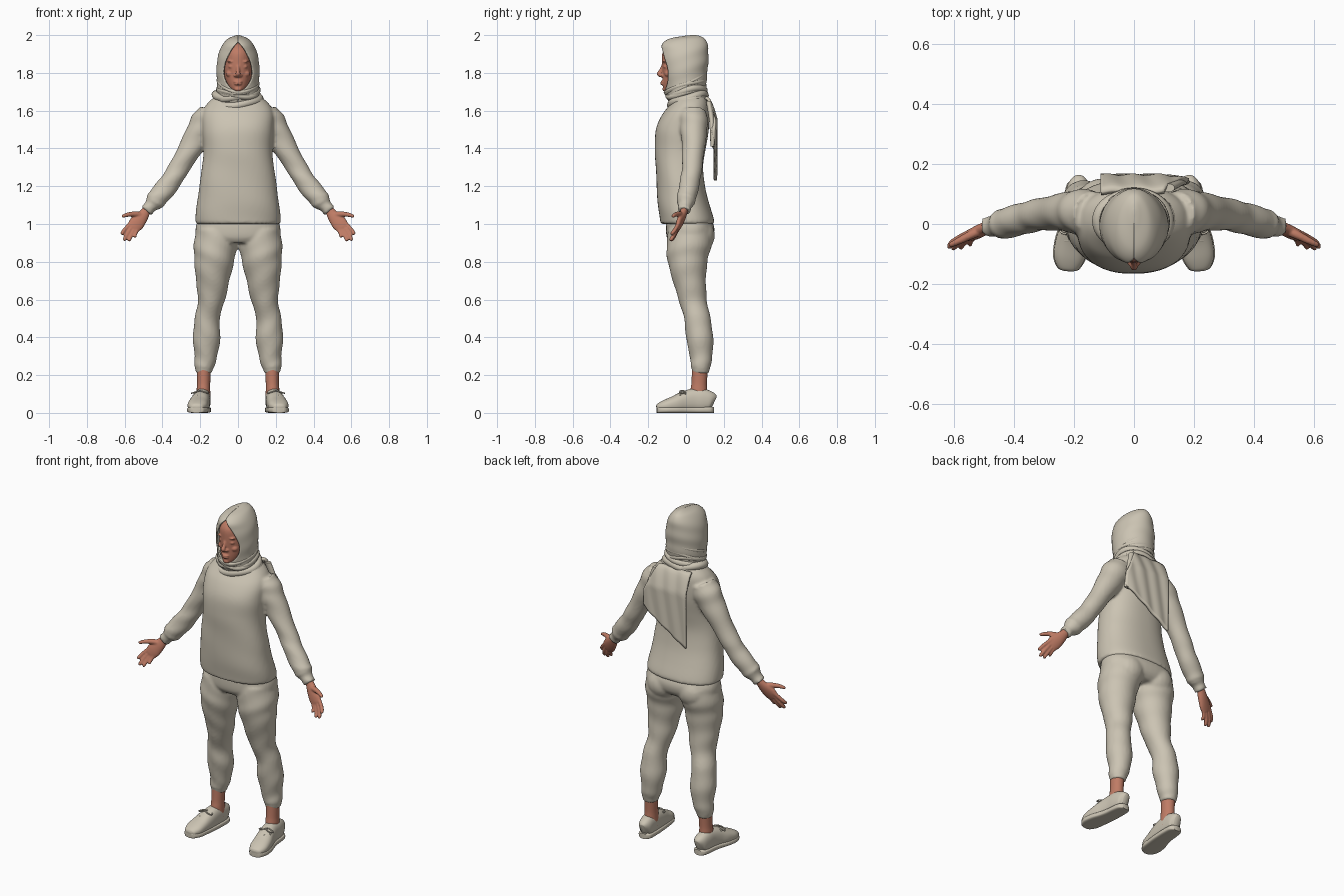
import bpy, bmesh
from math import sin, cos, pi, asin, radians, copysign
from mathutils import Vector, Matrix

if "Cube" in bpy.data.objects:
    bpy.data.objects.remove(bpy.data.objects["Cube"])

X, Y, Z = Vector((1, 0, 0)), Vector((0, 1, 0)), Vector((0, 0, 1))


def material(name, rgb):
    m = bpy.data.materials.new(name)
    m.use_nodes = True
    m.diffuse_color = (*rgb, 1)
    bsdf = next(n for n in m.node_tree.nodes if n.type == 'BSDF_PRINCIPLED')
    bsdf.inputs["Base Color"].default_value = (*rgb, 1)
    bsdf.inputs["Roughness"].default_value = 0.8
    return m


cloth = material("cream cloth", (0.60, 0.55, 0.45))
skin = material("warm skin", (0.52, 0.20, 0.13))


def sample(keys, steps=6):
    """Smooth curve through the key tuples."""
    out = []
    last = len(keys) - 1
    for i in range(last):
        p = keys[max(i - 1, 0)], keys[i], keys[i + 1], keys[min(i + 2, last)]
        for k in range(steps):
            t = k / steps
            out.append(tuple(b + t / 2 * (c - a + t * (2*a - 5*b + 4*c - d + t * (3*(b - c) + d - a)))
                             for a, b, c, d in zip(*p)))
    return out + [tuple(keys[-1])]


def bend(v, power):
    return copysign(abs(v) ** (2 / power), v)


def skin_rings(bm, rings, closed=True):
    n = len(rings[0])
    for r, q in zip(rings, rings[1:]):
        for k in range(n if closed else n - 1):
            j = (k + 1) % n
            bm.faces.new((r[k], r[j], q[j], q[k]))


def loft(bm, keys, side=1, axis=None, n=32, power=2, steps=6, ripple=0, freq=1):
    """Keys are x, y, z, half width, half depth; level rings unless an axis is given."""
    pts = sample([(k[0] * side, *k[1:]) for k in keys], steps)
    rings = []
    for i, (x, y, z, a, b) in enumerate(pts):
        u, v = X, Y
        if axis:
            t = Vector(pts[min(i + 1, len(pts) - 1)][:3]) - Vector(pts[max(i - 1, 0)][:3])
            t.normalize()
            v = (axis - t * axis.dot(t)).normalized()
            u = v.cross(t)
        ring = []
        for k in range(n):
            g = 2 * pi * k / n
            w = 1 + ripple * sin(freq * i + 2 * sin(g * side) + g * side)
            ring.append(bm.verts.new(Vector((x, y, z)) + u * a * w * bend(sin(g), power)
                                     - v * b * w * bend(cos(g), power)))
        rings.append(ring)
    skin_rings(bm, rings)
    bm.faces.new(rings[0][::-1])
    bm.faces.new(rings[-1])


def ball(bm, loc, size):
    bmesh.ops.create_uvsphere(bm, u_segments=20, v_segments=12, radius=1,
                              matrix=Matrix.Translation(loc) @ Matrix.Diagonal((*size, 1)))


def finish(name, bm, mat, voxel=0, smooth=0, solid=0):
    bmesh.ops.recalc_face_normals(bm, faces=bm.faces[:])
    me = bpy.data.meshes.new(name)
    bm.to_mesh(me)
    bm.free()
    me.materials.append(mat)
    me.shade_smooth()
    if not voxel:
        me.set_sharp_from_angle(angle=radians(50))
    ob = bpy.data.objects.new(name, me)
    bpy.context.scene.collection.objects.link(ob)
    if voxel:
        m = ob.modifiers.new("Blend", 'REMESH')
        m.mode, m.voxel_size, m.use_smooth_shade = 'VOXEL', voxel, True
        m = ob.modifiers.new("Soften", 'SMOOTH')
        m.factor, m.iterations = 0.5, smooth
    if solid:
        m = ob.modifiers.new("Thickness", 'SOLIDIFY')
        m.thickness, m.offset = solid, -1
    return ob


def cord(name, points, radius, cyclic=False):
    cu = bpy.data.curves.new(name, 'CURVE')
    cu.dimensions, cu.bevel_depth, cu.bevel_resolution = '3D', radius, 3
    cu.use_fill_caps = True
    sp = cu.splines.new('POLY')
    sp.points.add(len(points) - 1)
    for p, co in zip(sp.points, points):
        p.co = (*co, 1)
    sp.use_cyclic_u = cyclic
    cu.materials.append(cloth)
    ob = bpy.data.objects.new(name, cu)
    bpy.context.scene.collection.objects.link(ob)


# Sweater: torso, hem and both sleeves blended together
bm = bmesh.new()
loft(bm, [(0, .008, 1.0, .224, .140), (0, .006, 1.02, .226, .143), (0, -.012, 1.1, .218, .137),
          (0, -.027, 1.2, .205, .128), (0, -.035, 1.3, .19, .125), (0, -.03, 1.4, .183, .135),
          (0, -.02, 1.5, .188, .14), (0, 0, 1.58, .19, .125), (0, .02, 1.64, .16, .1),
          (0, .025, 1.69, .1, .075), (0, .02, 1.72, .05, .05)],
     n=64, power=2.3, ripple=.006, freq=.5)
for s in (1, -1):
    loft(bm, [(.14, .035, 1.585, .07, .075), (.175, .04, 1.53, .08, .075), (.225, .04, 1.445, .068, .065),
              (.305, .033, 1.31, .055, .054), (.36, .02, 1.22, .055, .053), (.425, .003, 1.14, .054, .051),
              (.445, -.002, 1.115, .05, .047), (.46, -.005, 1.098, .036, .037), (.486, -.01, 1.068, .034, .035)],
         s, Y, ripple=.03, freq=.9)
finish("sweater", bm, cloth, .009, 3)

# Trousers: pelvis, seat and both legs
bm = bmesh.new()
loft(bm, [(0, .012, 1.04, .205, .115), (0, .022, .98, .224, .128), (0, .02, .93, .215, .122),
          (0, .015, .9, .15, .1)], n=48, power=2.3)
for s in (1, -1):
    ball(bm, (.1 * s, .068, .94), (.095, .085, .09))
    loft(bm, [(.115, .022, .97, .108, .115), (.12, .015, .88, .114, .118), (.126, .008, .8, .105, .105),
              (.134, .018, .7, .089, .088), (.14, .035, .6, .072, .075), (.163, .06, .5, .066, .07),
              (.166, .072, .4, .073, .072), (.17, .08, .3, .06, .06), (.178, .078, .245, .053, .052),
              (.18, .078, .228, .045, .046), (.18, .078, .208, .045, .046)],
         s, ripple=.02, freq=.8)
finish("trousers", bm, cloth, .009, 3)

# Head with face features blended in
bm = bmesh.new()
loft(bm, [(0, -.05, 1.66, .045, .045), (0, -.062, 1.70, .036, .047), (0, -.062, 1.715, .045, .058),
          (0, -.05, 1.745, .06, .074), (0, -.035, 1.79, .073, .09), (0, -.025, 1.85, .079, .103),
          (0, -.015, 1.91, .076, .108), (0, -.005, 1.95, .05, .08), (0, 0, 1.97, .015, .02)])
loft(bm, [(0, -.118, 1.85, .007, .008), (0, -.13, 1.82, .009, .01), (0, -.142, 1.795, .013, .013),
          (0, -.132, 1.777, .01, .008)], n=16)
ball(bm, (0, -.112, 1.714), (.02, .014, .012))
for z, half in ((1.752, .024), (1.741, .021)):
    ball(bm, (0, -.122, z), (half, .014, .006))
for s in (1, -1):
    ball(bm, (.014 * s, -.128, 1.786), (.009, .011, .008))
    ball(bm, (.033 * s, -.108, 1.833), (.018, .013, .009))
    ball(bm, (.034 * s, -.11, 1.86), (.024, .014, .006))
    ball(bm, (.042 * s, -.092, 1.795), (.022, .022, .018))
finish("head", bm, skin, .0045, 2)

# Hood: level rings left open around the face
bm = bmesh.new()
rings = []
for x, y, z, a, b in sample([
        (0, .015, 1.62, .115, .095), (0, 0, 1.68, .11, .105), (0, -.005, 1.74, .111, .112),
        (0, -.007, 1.80, .114, .12), (0, -.008, 1.86, .111, .126), (0, -.008, 1.91, .1, .127),
        (0, -.008, 1.95, .082, .122), (0, .005, 1.98, .055, .095), (0, .03, 1.995, .022, .045),
        (0, .04, 2.0, .005, .01)], 8):
    t = min(max((z - 1.70) / .265, 0), 1)
    gap = asin(min(.078 * max(sin(pi * t ** .75), 0) ** .8 / a, .95)) + .001
    ring = []
    for k in range(65):
        g = gap + (2 * pi - 2 * gap) * k / 64
        w = 1 + .012 * sin(70 * z + 3 * cos(g)) * sin(g / 2)
        ring.append(bm.verts.new((a * w * sin(g), y - b * w * cos(g), z)))
    rings.append(ring)
skin_rings(bm, rings, False)
bm.faces.new(rings[-1])
finish("hood", bm, cloth, solid=.008)

# Scarf folds wound around the neck: height, radii, centre y, tilt, roll, thickness
for i, (z, rx, ry, cy, tilt, roll, r) in enumerate((
        (1.655, .112, .088, .01, .026, .012, .023), (1.668, .118, .084, .012, .008, -.014, .022),
        (1.69, .1, .09, .005, .02, .018, .02), (1.705, .1, .094, .0, .026, -.012, .016),
        (1.728, .102, .1, -.002, .032, .01, .013), (1.752, .104, .105, -.003, .05, -.008, .01))):
    path = []
    for k in range(56):
        g = 2 * pi * k / 56
        path.append((rx * sin(g), cy - ry * cos(g),
                     z - tilt * cos(g) + roll * sin(g) + .004 * sin(3 * g + i)))
    cord("scarf_fold_%d" % (i + 1), path, r, True)

# Scarf tail hanging down the back, with a slanted lower edge
bm = bmesh.new()
rows = []
for j in range(25):
    v = j / 24
    row = []
    for k in range(25):
        u = k / 24
        left = .10 + .08 * min(v * 1.5, 1)
        x = left + (-.11 - left) * u
        z = 1.67 + (1.42 - .19 * u - 1.67) * v
        y = .105 + .052 * min(1, (1.67 - z) / .12) ** .6 - .012 * max(0, x - .1) / .08
        row.append(bm.verts.new((x, y + .003 * sin(70 * x + 5 * v), z)))
    rows.append(row)
skin_rings(bm, rows, False)
tail = finish("scarf_tail", bm, cloth, solid=.016)
tail.modifiers["Thickness"].offset = 0
loose = bmesh.new()
loft(loose, [(.115, .12, 1.65, .02, .014), (.14, .135, 1.56, .022, .014), (.155, .14, 1.48, .024, .013),
             (.16, .14, 1.41, .026, .011)], n=20)
finish("scarf_loose_end", loose, cloth)

for s, label in ((1, "left"), (-1, "right")):
    # Hand: palm, four fingers and thumb blended
    bm = bmesh.new()
    loft(bm, [(.462, -.005, 1.095, .024, .022), (.486, -.01, 1.068, .025, .02), (.51, -.022, 1.035, .034, .02),
              (.537, -.036, 1.003, .041, .017), (.556, -.046, .978, .035, .012)], s, Y, n=24)
    for knuckle, tip, r in (((.573, -.044, .998), (.618, -.078, .945), .0105),
                            ((.562, -.046, .984), (.604, -.083, .912), .011),
                            ((.546, -.046, .976), (.578, -.08, .909), .0105),
                            ((.529, -.044, .976), (.547, -.07, .928), .0095)):
        a, b = Vector(knuckle), Vector(tip)
        mid = a.lerp(b, .55) + Vector((.003, .004, 0))
        loft(bm, [(*a.lerp(b, -.3), r, r), (*mid, r, r), (*a.lerp(b, .92), r * .85, r * .85),
                  (*b, r * .4, r * .4)], s, Y, n=14)
    loft(bm, [(.505, -.02, 1.045, .016, .016), (.54, -.035, 1.052, .015, .015), (.58, -.055, 1.05, .012, .012),
              (.607, -.068, 1.042, .009, .009), (.615, -.072, 1.039, .004, .004)], s, Y, n=14)
    finish(label + "_hand", bm, skin, .005, 2)

    # Bare ankle
    bm = bmesh.new()
    loft(bm, [(.183, .07, .06, .038, .046), (.183, .068, .12, .036, .044), (.182, .07, .16, .035, .041),
              (.181, .074, .24, .038, .042)], s)
    finish(label + "_ankle", bm, skin)

    # Shoe: rounded upper on a flat sole
    upper = [(.183, .148, .055, .018, .035), (.184, .13, .062, .036, .05), (.187, .09, .066, .042, .062),
             (.19, .04, .066, .044, .062), (.197, -.01, .058, .048, .056), (.208, -.06, .046, .053, .044),
             (.215, -.11, .036, .052, .033), (.219, -.145, .028, .036, .022), (.22, -.155, .026, .02, .012)]
    bm = bmesh.new()
    loft(bm, upper, s, Z, power=2.4)
    finish(label + "_shoe_upper", bm, cloth)
    bm = bmesh.new()
    loft(bm, [(x, y, .016, a + .003, .016) for x, y, z, a, b in upper], s, Z, power=4)
    finish(label + "_shoe_sole", bm, cloth)

    # Laces: three rungs and a bow
    for i, (y, top) in enumerate(((-.055, .092), (-.03, .104), (-.005, .114))):
        cx = (.2 - y * .15) * s
        cord("%s_lace_%d" % (label, i + 1),
             [(cx + .034 * t, y, top - .014 * t * t) for t in (-1, -.6, -.2, .2, .6, 1)], .0045)
    for d in (1, -1):
        cord("%s_bow_%s" % (label, "outer" if d > 0 else "inner"),
             [(s * (.202 + d * .022 * (1 - cos(g))), -.02 - .013 * sin(g), .118 - .007 * (1 - cos(g)))
              for g in (2 * pi * k / 16 for k in range(16))], .0035, True)
